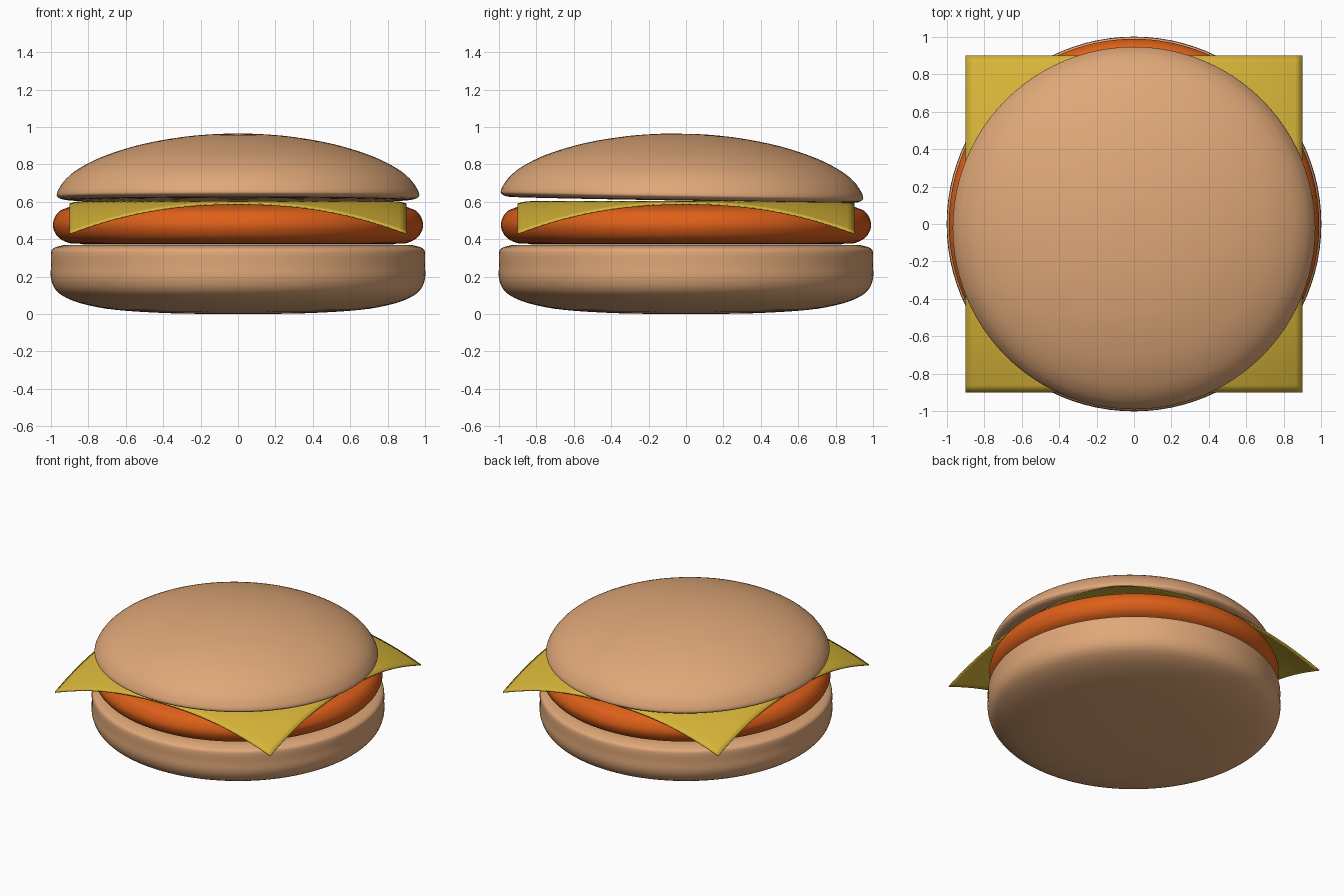
import bpy, bmesh, math
from mathutils import Vector

if "Cube" in bpy.data.objects:
    bpy.data.objects.remove(bpy.data.objects["Cube"])


def colour(obj, name, rgb):
    mat = bpy.data.materials.get(name) or bpy.data.materials.new(name)
    mat.diffuse_color = (*rgb, 1)
    mat.use_nodes = True
    mat.node_tree.nodes["Principled BSDF"].inputs["Base Color"].default_value = mat.diffuse_color
    obj.data.materials.append(mat)


def add_object(name, bm):
    mesh = bpy.data.meshes.new(name)
    bmesh.ops.recalc_face_normals(bm, faces=bm.faces[:])
    for f in bm.faces:
        f.smooth = True
    bm.to_mesh(mesh)
    bm.free()
    obj = bpy.data.objects.new(name, mesh)
    bpy.context.collection.objects.link(obj)
    return obj


def smooth_profile(pts, steps=4):
    # Catmull-Rom curve through the profile points
    p = [Vector(q) for q in pts]
    p = [p[0]] + p + [p[-1]]
    out = []
    for a, b, c, d in zip(p, p[1:], p[2:], p[3:]):
        for i in range(steps):
            t = i / steps
            out.append(0.5 * (2 * b + (c - a) * t + (2 * a - 5 * b + 4 * c - d) * t * t
                              + (3 * b - a - 3 * c + d) * t ** 3))
    return out + [p[-1]]


def lathe(name, pts, segments=96):
    bm = bmesh.new()
    vs = [bm.verts.new((max(q.x, 0), 0, q.y)) for q in smooth_profile(pts)]
    es = [bm.edges.new(e) for e in zip(vs, vs[1:])]
    bmesh.ops.spin(bm, geom=vs + es, cent=(0, 0, 0), axis=(0, 0, 1),
                   angle=math.tau, steps=segments)
    bmesh.ops.remove_doubles(bm, verts=bm.verts[:], dist=1e-5)
    return add_object(name, bm)


BUN = (0.74, 0.39, 0.19)

# Bottom bun
bottom_bun = lathe("bottom_bun", [
    (0, 0), (0.35, 0.004), (0.65, 0.022), (0.82, 0.052), (0.92, 0.088), (0.975, 0.13),
    (1.0, 0.19), (1.0, 0.26), (1.0, 0.325), (0.988, 0.35), (0.95, 0.364), (0.88, 0.37),
    (0.5, 0.372), (0, 0.372)])
colour(bottom_bun, "bun", BUN)

# Patty
patty = lathe("patty", [
    (0, 0.374), (0.5, 0.374), (0.85, 0.376), (0.92, 0.386), (0.965, 0.415), (0.988, 0.46),
    (0.986, 0.5), (0.962, 0.543), (0.92, 0.566), (0.84, 0.582), (0.6, 0.59), (0, 0.592)])
colour(patty, "patty", (0.73, 0.117, 0.01))

# Cheese slice: square sheet whose corners droop
bm = bmesh.new()
bmesh.ops.create_grid(bm, x_segments=48, y_segments=48, size=0.9)
for v in bm.verts:
    over = max(0, math.hypot(v.co.x, v.co.y) - 0.84)
    v.co.z = 0.604 - 0.17 * (over / 0.433) ** 1.35
cheese = add_object("cheese_slice", bm)
solid = cheese.modifiers.new("thickness", "SOLIDIFY")
solid.thickness = 0.008
solid.offset = -1
colour(cheese, "cheese", (0.68, 0.46, 0.04))

# Top bun, tipped slightly backwards
top_bun = lathe("top_bun", [
    (0, 0.0), (0.5, 0.0), (0.86, 0.002), (0.935, 0.006), (0.963, 0.018), (0.969, 0.034),
    (0.955, 0.067), (0.92, 0.115), (0.85, 0.171), (0.72, 0.236), (0.52, 0.299),
    (0.3, 0.339), (0.12, 0.355), (0, 0.357)])
top_bun.location = (0, -0.022, 0.607)
top_bun.rotation_euler.x = math.radians(-1.0)
colour(top_bun, "bun", BUN)
